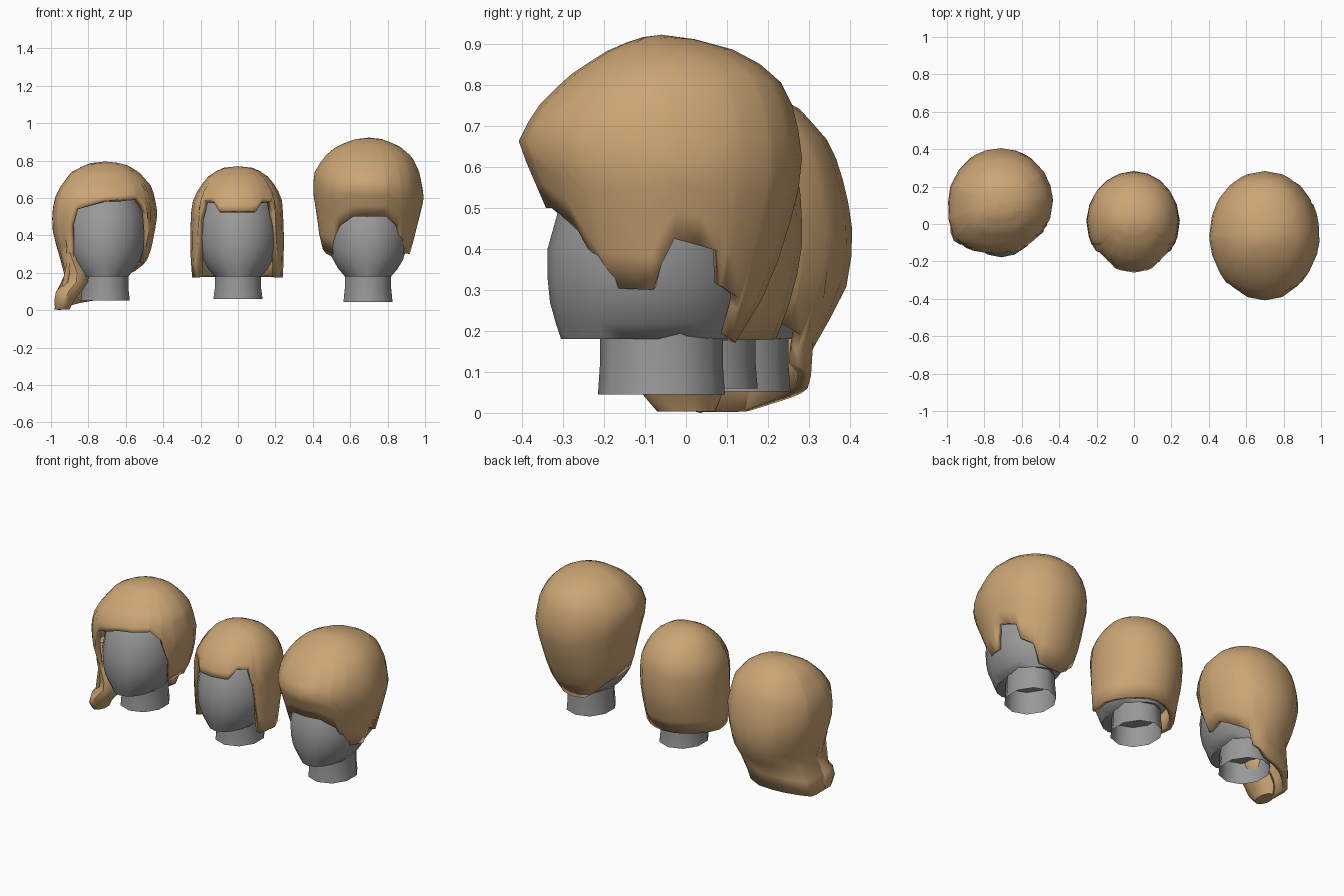
import bpy, bmesh, math


def material(name, rgb):
    m = bpy.data.materials.new(name)
    m.diffuse_color = (*rgb, 1)
    return m


TAN = material("tan_hair", (0.60, 0.375, 0.175))
GREY = material("grey_skin", (0.32, 0.32, 0.32))


def lookup(table, x):
    """Linear interpolation in rows (key, v1, v2...) with ascending keys."""
    if x <= table[0][0]:
        return table[0][1:]
    for a, b in zip(table, table[1:]):
        if x <= b[0]:
            f = (x - a[0]) / (b[0] - a[0])
            return [p + (q - p) * f for p, q in zip(a[1:], b[1:])]
    return table[-1][1:]


def shell(name, center, profile, edge, mat, rows=12, step=18, thick=0.03,
          nape=0.0, corner=0.0):
    """Rounded dome; profile rows are (z, front, back, left, right) and
    edge rows are (angle, lowest z), so every column ends at its own height.
    nape narrows the low back, corner squares out the front left."""
    cx, cy = center
    profile = sorted(profile)
    top = profile[-1][0]
    edge = sorted(edge)
    angles = sorted({a % 360 for a, _ in edge} | set(range(0, 360, step)))
    wrapped = [(a - 360, z) for a, z in edge] + edge + [(a + 360, z) for a, z in edge]
    wrapped.sort()
    bm = bmesh.new()
    cols = []
    for a in angles:
        low = lookup(wrapped, a)[0]
        c, s = math.cos(math.radians(a)), math.sin(math.radians(a))
        col = []
        for i in range(rows + 1):
            z = top - (top - low) * (i / rows) ** 1.7
            f, b, l, r = lookup(profile, z)
            rx = r - cx if c > 0 else cx - l
            ry = b - cy if s > 0 else cy - f
            if s > 0:
                rx *= 1 - nape * s * min(1, max(0, (0.5 - z) / 0.3))
            k = 1 + corner * (2 * s * c) ** 2 if s < 0 and c < 0 else 1
            col.append(bm.verts.new((cx + rx * c * k, cy + ry * s * k, z)))
        cols.append(col)
    for p, q in zip(cols, cols[1:] + cols[:1]):
        for i in range(rows):
            bm.faces.new((p[i], p[i + 1], q[i + 1], q[i]))
    bmesh.ops.remove_doubles(bm, verts=bm.verts, dist=0.0005)
    return finish(name, bm, mat, thick)


def finish(name, bm, mat, thick=0):
    me = bpy.data.meshes.new(name)
    bm.to_mesh(me)
    bm.free()
    ob = bpy.data.objects.new(name, me)
    bpy.context.collection.objects.link(ob)
    me.materials.append(mat)
    bpy.ops.object.select_all(action='DESELECT')
    ob.select_set(True)
    bpy.context.view_layer.objects.active = ob
    bpy.ops.object.shade_smooth_by_angle(angle=math.radians(50))
    if thick:
        m = ob.modifiers.new("thickness", 'SOLIDIFY')
        m.thickness = thick
    return ob


def tube(name, rings, mat, n=10, cap=False):
    """Stack of horizontal ellipses (x, y, z, rx, ry), top to bottom."""
    bm = bmesh.new()
    loops = [[bm.verts.new((x + rx * math.cos(2 * math.pi * (k + 0.5) / n),
                            y + ry * math.sin(2 * math.pi * (k + 0.5) / n), z))
              for k in range(n)] for x, y, z, rx, ry in rings]
    for p, q in zip(loops, loops[1:]):
        for k in range(n):
            j = (k + 1) % n
            bm.faces.new((p[k], q[k], q[j], p[j]))
    if cap:
        bm.faces.new(loops[0])
        bm.faces.new(loops[-1][::-1])
    return finish(name, bm, mat)


# heads: (z, front, back, half width) relative to the neck axis
HEAD = [(0.72, -0.04, 0.05, 0.04), (0.68, -0.12, 0.13, 0.11), (0.60, -0.20, 0.21, 0.18),
        (0.50, -0.25, 0.23, 0.21), (0.40, -0.278, 0.22, 0.214), (0.33, -0.278, 0.21, 0.208),
        (0.27, -0.272, 0.20, 0.19), (0.22, -0.258, 0.185, 0.16), (0.18, -0.245, 0.16, 0.125)]
for label, x, y, base in (("left", -0.71, 0.10, 0.052), ("middle", 0.0, 0.02, 0.06),
                          ("right", 0.695, -0.06, 0.045)):
    tube(label + "_head", [(x, y + (f + b) / 2, z, w, (b - f) / 2) for z, f, b, w in HEAD],
         GREY, n=18, cap=True)
    tube(label + "_neck", [(x, y, 0.20, 0.13, 0.15), (x, y, 0.12, 0.13, 0.15),
                           (x, y, base, 0.138, 0.155)], GREY)


def mirrored(edge):
    return list({(a % 360, z) for a, z in edge} | {((180 - a) % 360, z) for a, z in edge})


# right: tall swept-up hair, one ear uncovered, tapered nape
shell("swept_up_hair", (0.70, -0.06),
      [(0.923, -0.06, -0.06, 0.70, 0.70), (0.915, -0.12, 0.01, 0.63, 0.77),
       (0.88, -0.20, 0.14, 0.53, 0.86), (0.82, -0.29, 0.225, 0.46, 0.93),
       (0.74, -0.37, 0.265, 0.41, 0.97), (0.66, -0.41, 0.28, 0.40, 0.985),
       (0.60, -0.385, 0.285, 0.405, 0.995), (0.52, -0.35, 0.27, 0.42, 0.975),
       (0.40, -0.30, 0.235, 0.435, 0.945), (0.30, -0.25, 0.20, 0.46, 0.92),
       (0.17, -0.20, 0.12, 0.52, 0.86)],
      [(270, 0.50), (290, 0.50), (308, 0.445), (314, 0.37), (320, 0.305), (354, 0.30),
       (6, 0.425), (28, 0.395), (33, 0.31), (50, 0.28), (65, 0.18), (90, 0.17),
       (115, 0.175), (130, 0.21), (150, 0.29), (185, 0.33), (220, 0.30), (226, 0.40),
       (232, 0.445), (252, 0.50)], TAN)

# middle: bob with a short straight fringe
shell("bob_hair", (0.0, 0.02),
      [(0.77, 0.02, 0.02, 0, 0), (0.76, -0.05, 0.09, -0.09, 0.09),
       (0.72, -0.13, 0.17, -0.155, 0.155), (0.66, -0.20, 0.235, -0.205, 0.205),
       (0.59, -0.245, 0.27, -0.24, 0.235), (0.53, -0.26, 0.28, -0.25, 0.24),
       (0.42, -0.26, 0.285, -0.255, 0.245), (0.30, -0.255, 0.265, -0.255, 0.245),
       (0.18, -0.24, 0.22, -0.245, 0.24)],
      mirrored([(-90, 0.53), (-66, 0.53), (-56, 0.585), (-40, 0.585), (-34, 0.48),
                (-27, 0.175), (90, 0.18)]), TAN, nape=0.2)

# left: long hair gathered over one shoulder, with a flared end
shell("side_swept_hair", (-0.71, 0.12),
      [(0.795, 0.12, 0.12, -0.71, -0.71), (0.785, 0.04, 0.20, -0.80, -0.61),
       (0.74, -0.04, 0.28, -0.89, -0.53), (0.66, -0.12, 0.35, -0.95, -0.46),
       (0.60, -0.155, 0.375, -0.98, -0.445), (0.52, -0.155, 0.395, -0.995, -0.43),
       (0.42, -0.15, 0.41, -0.99, -0.445), (0.30, -0.12, 0.39, -0.96, -0.47),
       (0.20, -0.08, 0.335, -0.925, -0.52), (0.13, -0.08, 0.295, -0.94, -0.55),
       (0.09, -0.12, 0.315, -0.98, -0.54), (0.04, -0.14, 0.285, -0.985, -0.55),
       (0.0, -0.13, 0.25, -0.98, -0.56)],
      [(-90, 0.585), (-50, 0.60), (-38, 0.54), (-28, 0.40), (-22, 0.25), (5, 0.265),
       (35, 0.21), (50, 0.19), (58, 0.115), (90, 0.06), (120, 0.04), (165, 0.005),
       (200, 0.005), (215, 0.03), (226, 0.30), (234, 0.45), (240, 0.54)],
      TAN, rows=14, corner=0.13)
tube("shoulder_lock", [(-0.92, 0.03, 0.42, 0.03, 0.09), (-0.90, 0.02, 0.31, 0.052, 0.10),
                       (-0.86, 0.01, 0.20, 0.066, 0.10), (-0.865, 0.0, 0.15, 0.066, 0.09),
                       (-0.905, -0.01, 0.10, 0.072, 0.10), (-0.93, -0.01, 0.05, 0.055, 0.10),
                       (-0.94, 0.0, 0.003, 0.04, 0.07)], TAN, cap=True)
